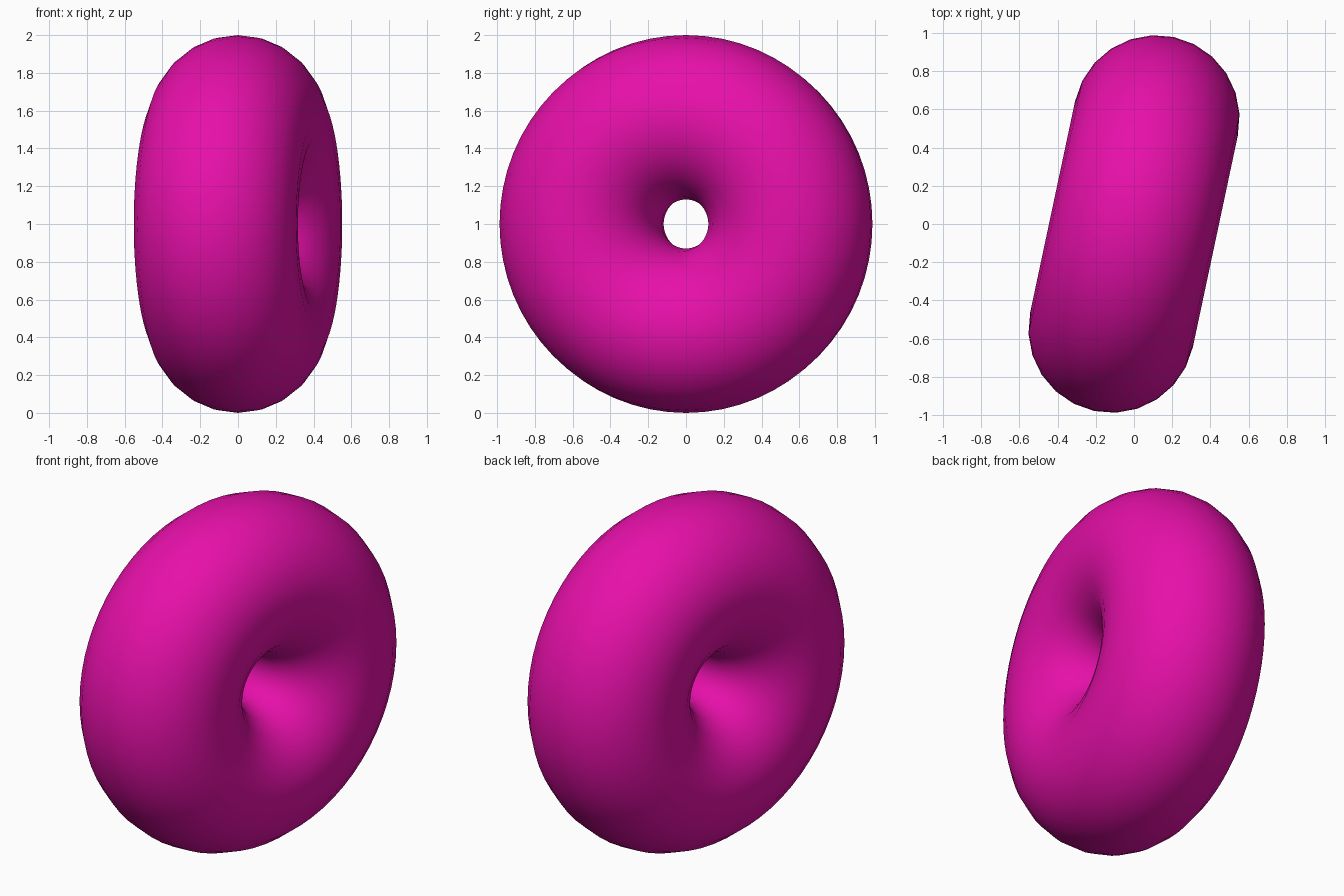
import bpy
from math import radians

if "Cube" in bpy.data.objects:
    bpy.data.objects.remove(bpy.data.objects["Cube"])

# Ring: a fat torus standing on edge, turned 12 degrees about the vertical
bpy.ops.mesh.primitive_torus_add(
    major_radius=0.565, minor_radius=0.435,
    major_segments=64, minor_segments=24,
    location=(0, 0, 1.0),
    rotation=(0, radians(90), radians(-12)))
ring = bpy.context.object
ring.name = "ring"
bpy.ops.object.shade_smooth()

# Magenta colour
magenta = bpy.data.materials.new("magenta")
magenta.diffuse_color = (0.8, 0.005, 0.4, 1)
magenta.use_nodes = True
magenta.node_tree.nodes["Principled BSDF"].inputs["Base Color"].default_value = magenta.diffuse_color
ring.data.materials.append(magenta)
